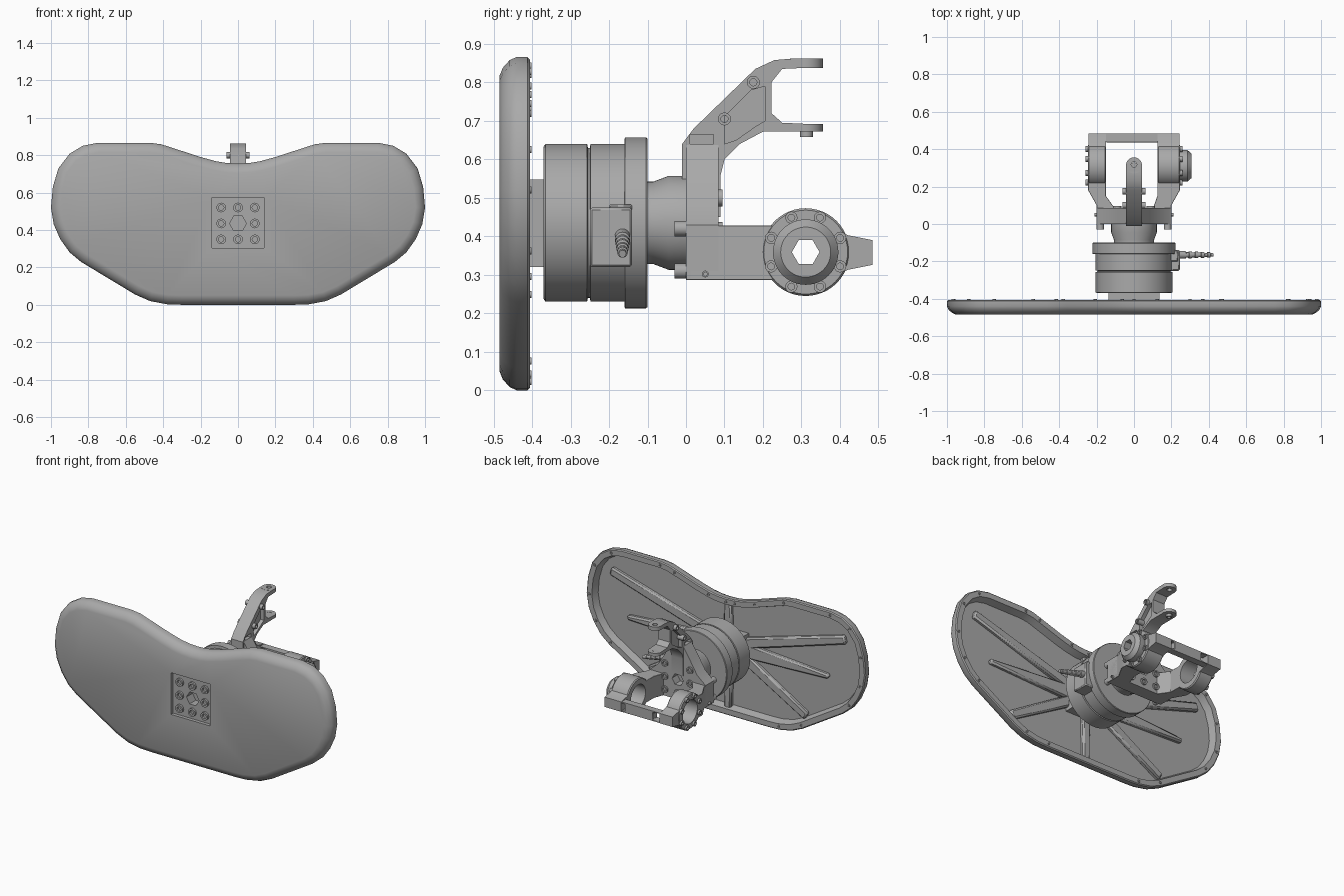
import bpy
import bmesh
from math import cos, sin, pi, radians
from mathutils import Vector

old = bpy.data.objects.get("Cube")
if old:
    bpy.data.objects.remove(old)

GREY = bpy.data.materials.new("machined grey")
GREY.use_nodes = True
GREY.diffuse_color = (0.4, 0.4, 0.4, 1)
GREY.node_tree.nodes["Principled BSDF"].inputs["Base Color"].default_value = (0.4, 0.4, 0.4, 1)

PLACE = {
    "x": lambda u, v, t: (t, u, v),
    "y": lambda u, v, t: (u, t, v),
    "z": lambda u, v, t: (u, v, t),
}
HUB_Z = 0.435
JOINT = (0.311, 0.359)
parts = []


def loft(name, rings, bevel=0):
    """Skin a stack of equal-length rings and cap both ends."""
    bm = bmesh.new()
    loops = [[bm.verts.new(point) for point in ring] for ring in rings]
    count = len(loops[0])
    for low, high in zip(loops, loops[1:]):
        for i in range(count):
            j = (i + 1) % count
            bm.faces.new((low[i], low[j], high[j], high[i]))
    bm.faces.new(loops[0][::-1])
    bm.faces.new(loops[-1])
    bmesh.ops.recalc_face_normals(bm, faces=bm.faces)
    mesh = bpy.data.meshes.new(name)
    bm.to_mesh(mesh)
    bm.free()
    mesh.materials.append(GREY)
    obj = bpy.data.objects.new(name, mesh)
    bpy.context.collection.objects.link(obj)
    if bevel:
        mod = obj.modifiers.new("edge_bevel", "BEVEL")
        mod.width = bevel
        mod.limit_method = "ANGLE"
    parts.append(obj)
    return obj


def prism(name, axis, outline, start, end, bevel=0):
    rings = [[PLACE[axis](u, v, t) for u, v in outline] for t in (start, end)]
    return loft(name, rings, bevel)


def circle(u, v, radius, sides=48):
    turns = [2 * pi * i / sides for i in range(sides)]
    return [(u + radius * cos(a), v + radius * sin(a)) for a in turns]


def rect(u0, v0, u1, v1):
    return [(u0, v0), (u1, v0), (u1, v1), (u0, v1)]


def lathe(name, axis, u, v, profile, sides=48):
    rings = [[PLACE[axis](a, b, t) for a, b in circle(u, v, r, sides)] for r, t in profile]
    return loft(name, rings)


def bolt(name, axis, u, v, radius, base, top):
    """Cap screw with a hexagon-like socket."""
    deep = top + (base - top) * 0.7
    inner = radius * 0.55
    return lathe(name, axis, u, v, [(radius, base), (radius, top), (inner, top), (inner, deep)], 12)


def cut(target, *cutters):
    bpy.context.view_layer.objects.active = target
    for cutter in cutters:
        mod = target.modifiers.new("cut", "BOOLEAN")
        mod.operation = "DIFFERENCE"
        mod.solver = "EXACT"
        mod.object = cutter
        bpy.ops.object.modifier_apply(modifier=mod.name)
        parts.remove(cutter)
        bpy.data.objects.remove(cutter)


def mirrored(half):
    return half + [(-x, z) for x, z in reversed(half) if x > 0]


def inset(points, distance):
    """Move a clockwise outline inwards."""
    result = []
    for i, here in enumerate(points):
        p = Vector(here)
        before = (p - Vector(points[i - 1])).normalized()
        after = (Vector(points[(i + 1) % len(points)]) - p).normalized()
        n1, n2 = Vector((before.y, -before.x)), Vector((after.y, -after.x))
        result.append(tuple(p + (n1 + n2) * distance / (1 + n1.dot(n2))))
    return result


# Large kidney-shaped panel with a rounded front edge and a hollow back
outline = mirrored([
    (0, .755), (.06, .758), (.12, .768), (.2, .79), (.36, .842), (.41, .858), (.47, .866),
    (.75, .866), (.83, .85), (.9, .808), (.96, .73), (.99, .63), (1, .52), (.985, .43),
    (.95, .35), (.9, .28), (.84, .23), (.55, .055), (.47, .02), (.38, .003), (.3, 0)])
layers = [(.05, -.485), (.028, -.476), (.008, -.458), (0, -.44), (0, -.412),
          (.006, -.406), (.04, -.406), (.055, -.45)]
panel = loft("panel", [[(x, y, z) for x, z in inset(outline, d)] for d, y in layers])
recess = rect(-.14, HUB_Z - .13, .14, HUB_Z + .14)
cut(panel, prism("recess_cutter", "y", recess, -.6, -.463),
    prism("hex_cutter", "y", circle(0, HUB_Z, .045, 6), -.6, -.3))

for x, z in inset(outline, .023)[::2]:
    bolt("rim_screw", "y", x, z, .009, -.42, -.402)


# Stiffening ribs on the panel's back
def rib(name, start, end, wide, narrow):
    a, b = Vector(start), Vector(end)
    side = (b - a).normalized().orthogonal() / 2
    corners = [a + side * wide, b + side * narrow, b - side * narrow, a - side * wide]
    prism(name, "y", [tuple(c) for c in corners], -.455, -.42, .01)


for s in (1, -1):
    rib("upper_rib", (s * .1, .48), (s * .84, .7), .07, .055)
    rib("middle_rib", (s * .1, .44), (s * .72, .43), .1, .03)
    rib("lower_rib", (s * .1, .4), (s * .56, .13), .07, .055)
rib("top_rib", (0, .5), (0, .73), .06, .05)
rib("bottom_rib", (0, .35), (0, .03), .06, .05)

# Mounting block and its screws in the front recess
block = prism("mounting_block", "y", rect(-.135, .32, .135, .547), -.455, -.36)
cut(block, prism("hex_cutter", "y", circle(0, HUB_Z, .045, 6), -.6, -.4))
grid = [(i * .09, HUB_Z + j * .085) for i in (-1, 0, 1) for j in (-1, 0, 1) if i or j]
for x, z in grid:
    bolt("front_screw", "y", x, z, .026, -.455, -.476)

# Round sensor body with groove, flange and tapered neck
lathe("sensor_body", "y", 0, HUB_Z, [
    (.198, -.37), (.205, -.365), (.205, -.257), (.195, -.255), (.195, -.25), (.205, -.248),
    (.205, -.16), (.222, -.159), (.222, -.104), (.219, -.1), (.107, -.1), (.107, -.085),
    (.122, -.045), (.122, .01)], 64)

# Cable socket on the left side
prism("socket_box", "x", rect(-.25, .32, -.14, .475), .15, .245, .006)
prism("socket_step", "x", rect(-.2, .46, -.14, .483), .15, .235, .004)
ridges = [(.02, 0)]
for i in range(5):
    t = .02 + i * .034
    r = .02 - i * .0015
    ridges += [(r, t), (r, t + .016), (r * .7, t + .018), (r * .7, t + .032)]
plug = lathe("cable_plug", "x", 0, 0, ridges, 20)
plug.location = (.24, -.165, .4)
plug.rotation_euler.y = radians(14)

# Yoke plate that joins the three arms
yoke = prism("yoke_plate", "y", mirrored([
    (.04, .64), (.085, .57), (.14, .48), (.2, .43), (.2, .31), (.175, .287)]), 0, .085)
cut(yoke, prism("hex_cutter", "y", circle(0, HUB_Z - .02, .04, 6), .03, .3))
for x, z in grid:
    if abs(x) > 0 or z < HUB_Z:
        bolt("yoke_screw", "y", x, z - .02, .022, .06, .095)
for s in (1, -1):
    for z in (.37, .48):
        bolt("yoke_corner_screw", "y", s * .18, z - .06, .02, .02, -.03)

# Upper arm ending in a C-shaped fork
arm = prism("upper_arm", "x", [
    (-.01, .45), (-.01, .64), (.02, .68), (.18, .835), (.23, .858), (.28, .862), (.315, .862),
    (.315, .838), (.25, .835), (.222, .8), (.222, .72), (.25, .695), (.315, .692),
    (.315, .672), (.2, .672), (.14, .64), (.1, .6), (.09, .56), (.09, .45)], -.042, .042)
pockets = [rect(.01, .585, .072, .665), rect(.01, .475, .072, .57),
           [(.1, .64), (.1, .71), (.17, .78), (.205, .79), (.205, .7), (.18, .685), (.13, .65)]]
for s in (1, -1):
    cut(arm, *[prism("pocket_cutter", "x", p, s * .018, s * .2) for p in pockets])
for low, high in ((.838, .862), (.672, .692)):
    tip = prism("fork_tip", "z", circle(0, .313, .043), low, high)
    hole = [prism("hole_cutter", "z", circle(0, .318, .015, 20), .6, .9) for _ in range(2)]
    cut(tip, hole[0])
    if low > .7:
        cut(arm, hole[1])
    else:
        parts.remove(hole[1])
        bpy.data.objects.remove(hole[1])
bolt("fork_pin", "z", 0, .313, .017, .692, .658)
for y, z in ((.175, .8), (.1, .705)):
    for s in (1, -1):
        bolt("arm_screw", "x", y, z, .017, 0, s * .062)

# Lower arms, each carrying a bored joint ring
for s, name, inner in ((1, "left", .125), (-1, "right", .15)):
    plan = [(.2, 0), (.2, .1), (.245, .18), (.245, .3), (inner, .3), (inner, .15), (.1, .08), (.1, 0)]
    lower = prism(name + "_arm", "z", [(s * x, y) for x, y in plan], .287, .428, .008)
    ring = lathe(name + "_joint_ring", "x", *JOINT, [
        (.108, s * inner), (.114, s * (inner + .006)), (.114, s * .24), (.109, s * .247)])
    lug = prism(name + "_lug", "x", [
        (.36, .28), (.42, .313), (.485, .326), (.485, .39), (.42, .403), (.36, .44)],
        s * inner, s * .243)
    for piece in (lower, ring, lug):
        cut(piece, prism("bore_cutter", "x", circle(*JOINT, .075), s * .05, s * .5))
    for y, z in circle(.07, .37, .07, 3)[:1] + [(.17, .41), (.05, .302)]:
        bolt("side_screw", "x", y, z, .009, s * .15, s * .212)
    for i in range(8):
        a = pi / 8 + i * pi / 4
        bolt("ring_screw", "x", JOINT[0] + .097 * cos(a), JOINT[1] + .097 * sin(a),
             .016, s * .235, s * .258)

# Joint cap with a hexagonal opening on the left ring
cap = lathe("joint_cap", "x", *JOINT, [(.08, .235), (.085, .25), (.085, .285), (.065, .308)])
cut(cap, prism("hex_cutter", "x", circle(*JOINT, .036, 6), .1, .5))

# Bar that ties the two lower arms together
prism("cross_bar", "y", mirrored([
    (.2, .39), (.13, .385), (.1, .38), (.1, .336), (.13, .33), (.2, .326)]), .437, .485, .006)

# Smooth the round surfaces and keep the machined edges sharp
bpy.ops.object.select_all(action="DESELECT")
for part in parts:
    part.select_set(True)
bpy.context.view_layer.objects.active = panel
bpy.ops.object.shade_smooth_by_angle(angle=radians(32))
